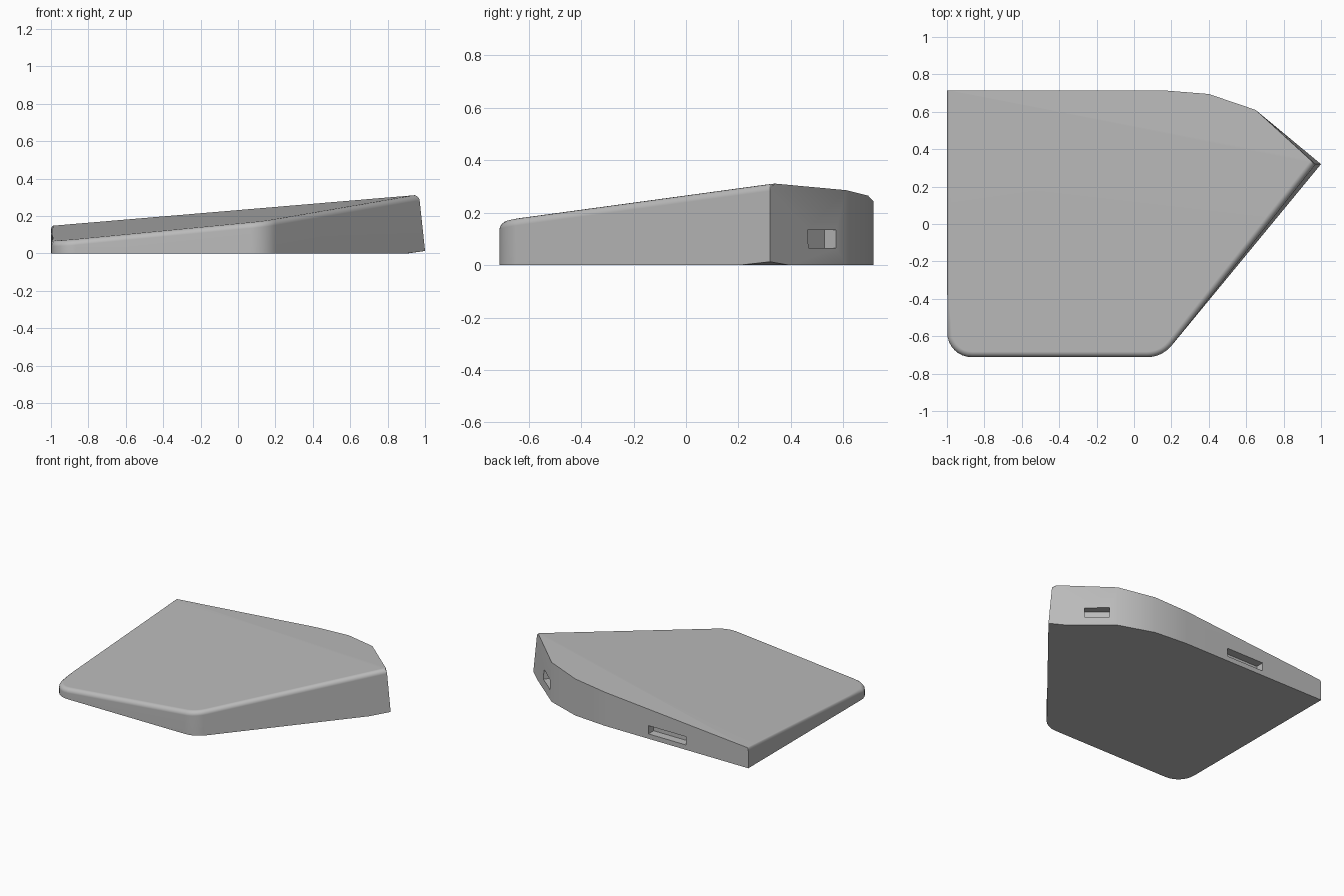
import bpy
import bmesh
import math
from mathutils import Vector

cube = bpy.data.objects.get("Cube")
if cube:
    bpy.data.objects.remove(cube, do_unlink=True)

grey = bpy.data.materials.new("plain grey")
grey.use_nodes = True
colour = (0.5, 0.5, 0.5, 1)
grey.diffuse_color = colour
grey.node_tree.nodes["Principled BSDF"].inputs["Base Color"].default_value = colour

TIP = Vector((1.0, 0.32))
FRONT_RIGHT = Vector((0.15, -0.712))
FRONT_LEFT = Vector((-0.998, -0.712))
BACK = [Vector(p) for p in ((0.65, 0.61), (0.4, 0.695), (0.15, 0.715), (-1.0, 0.715))]


def rounded_corner(corner, before, after, tangent, steps=8):
    """Points of an arc that rounds a corner, starting on the side of before."""
    a = (before - corner).normalized()
    b = (after - corner).normalized()
    half = a.angle(b) / 2
    radius = tangent * math.tan(half)
    centre = corner + (a + b).normalized() * tangent / math.cos(half)
    start = corner + a * tangent - centre
    sweep = math.pi - 2 * half
    sign = 1 if start.x * (b.y - a.y) - start.y * (b.x - a.x) > 0 else -1
    first = math.atan2(start.y, start.x)
    return [centre + radius * Vector((math.cos(first + sign * sweep * i / steps),
                                      math.sin(first + sign * sweep * i / steps)))
            for i in range(steps + 1)]


def top_height(x, y):
    """Two gently sloping planes that meet on a line from back left to tip."""
    front_plane = 0.147 + 0.0964 * (x + 1) + 0.06 * (y - 0.715)
    back_plane = 0.147 + 0.0843 * (x + 1)
    return min(front_plane, back_plane)


# Outline, clockwise from the tip
right_arc = rounded_corner(FRONT_RIGHT, TIP, FRONT_LEFT, 0.08)
left_arc = rounded_corner(FRONT_LEFT, FRONT_RIGHT, BACK[-1], 0.13)
outline = [TIP] + right_arc + left_arc + BACK[::-1]
count = len(outline)
back_left = 1 + len(right_arc) + len(left_arc)

# Wedge body, with the tip leaning inwards at the top
bm = bmesh.new()
low = [bm.verts.new((p.x, p.y, 0)) for p in outline]
high = []
for i, p in enumerate(outline):
    x = p.x - 0.032 if i == 0 else p.x
    high.append(bm.verts.new((x, p.y, top_height(x, p.y))))
bm.faces.new(low)
for i in range(count):
    j = (i + 1) % count
    bm.faces.new((low[i], low[j], high[j], high[i]))
bm.faces.new(high[:back_left + 1])
bm.faces.new([high[0]] + high[back_left:])

# Soft rim along the right, front and left sides
weight = bm.edges.layers.float.new("bevel_weight_edge")
for i in range(back_left):
    edge = bm.edges.get((high[i], high[i + 1]))
    edge[weight] = 0.4 if i == back_left - 1 else 1.0

# Underside lifted a little at the tip
splits = []
for neighbour in (low[1], low[-1]):
    edge = bm.edges.get((low[0], neighbour))
    splits.append(bmesh.utils.edge_split(edge, low[0], 0.12 if neighbour is low[1] else 0.26)[1])
bmesh.ops.connect_verts(bm, verts=splits)
low[0].co.z = 0.013
bmesh.ops.recalc_face_normals(bm, faces=bm.faces)

mesh = bpy.data.meshes.new("wedge_body")
bm.to_mesh(mesh)
bm.free()
body = bpy.data.objects.new("wedge_body", mesh)
bpy.context.collection.objects.link(body)
mesh.materials.append(grey)

rim = body.modifiers.new("rim", "BEVEL")
rim.limit_method = "WEIGHT"
rim.width = 0.03
rim.segments = 4


def cut_slot(name, start, end, bottom, top, depth=0.06):
    """Cut a shallow rectangular port into a wall running from start to end."""
    start, end = Vector(start), Vector(end)
    along = end - start
    middle = (start + end) / 2
    bpy.ops.mesh.primitive_cube_add(
        size=1, location=(middle.x, middle.y, (bottom + top) / 2),
        rotation=(0, 0, math.atan2(along.y, along.x)))
    cutter = bpy.context.object
    cutter.name = name
    cutter.scale = (along.length, 2 * depth, top - bottom)
    cutter.hide_render = True
    cutter.data.materials.append(grey)
    cut = body.modifiers.new(name, "BOOLEAN")
    cut.operation = "DIFFERENCE"
    cut.solver = "EXACT"
    cut.object = cutter
    return cutter


cutters = [
    cut_slot("back_slot", (-0.5, 0.715), (-0.2, 0.715), 0.035, 0.095),
    cut_slot("side_slot", (0.692, 0.575), (0.819, 0.47), 0.065, 0.135),
]

# Fix the cuts, then shade
bpy.ops.object.select_all(action="DESELECT")
body.select_set(True)
bpy.context.view_layer.objects.active = body
for name in [m.name for m in body.modifiers]:
    bpy.ops.object.modifier_apply(modifier=name)
for cutter in cutters:
    bpy.data.objects.remove(cutter, do_unlink=True)
bpy.ops.object.shade_smooth_by_angle(angle=math.radians(30))
normals = body.modifiers.new("even_shading", "WEIGHTED_NORMAL")
normals.keep_sharp = True
